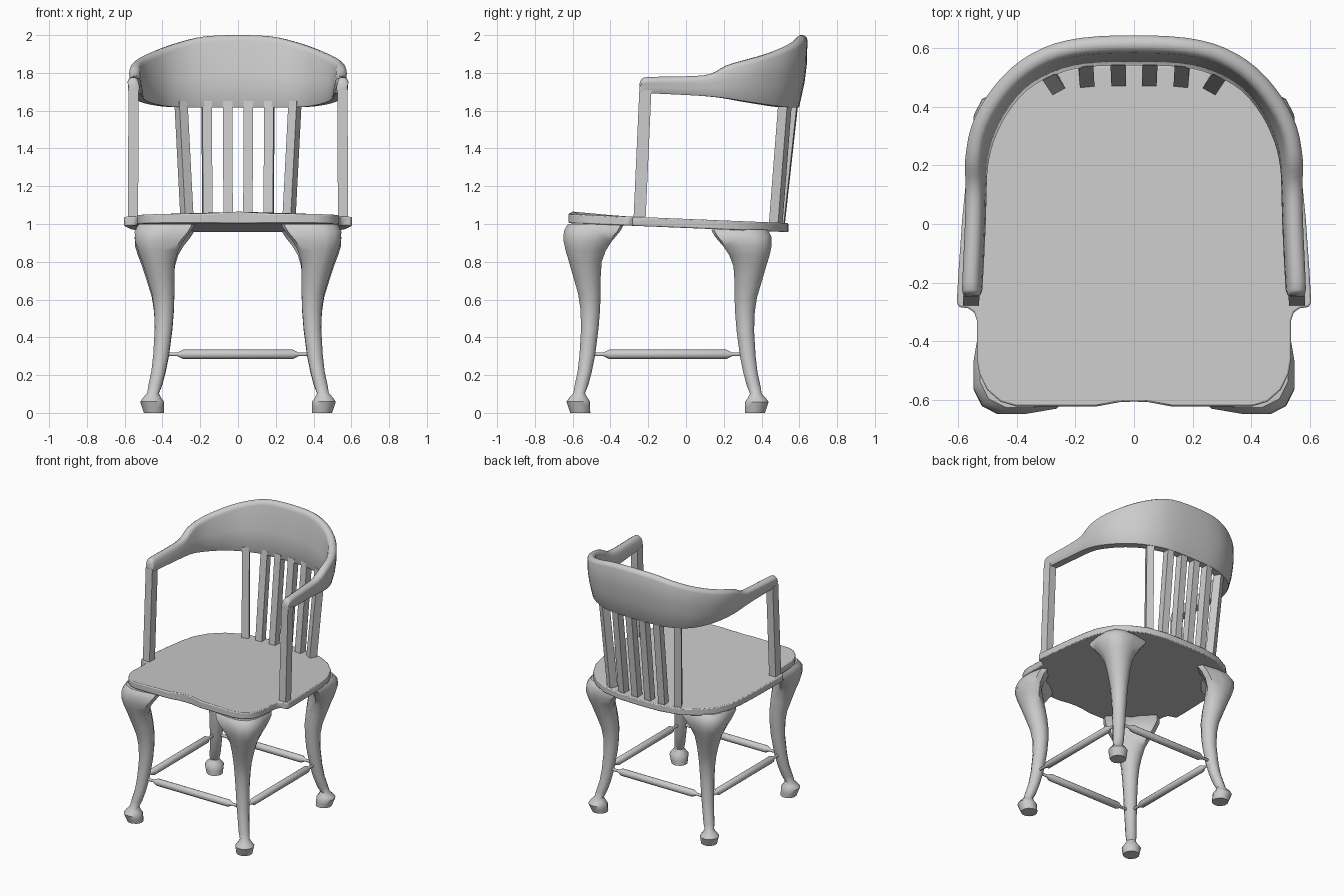
import bpy, bmesh, math
from mathutils import Vector

if "Cube" in bpy.data.objects:
    bpy.data.objects.remove(bpy.data.objects["Cube"])


def make(name, verts, faces, angle=40):
    me = bpy.data.meshes.new(name)
    me.from_pydata(verts, [], faces)
    bm = bmesh.new()
    bm.from_mesh(me)
    bmesh.ops.recalc_face_normals(bm, faces=bm.faces)
    bm.to_mesh(me)
    bm.free()
    ob = bpy.data.objects.new(name, me)
    bpy.context.collection.objects.link(ob)
    bpy.ops.object.select_all(action='DESELECT')
    ob.select_set(True)
    bpy.context.view_layer.objects.active = ob
    bpy.ops.object.shade_smooth_by_angle(angle=math.radians(angle))
    return ob


def loft(name, rings, angle=40):
    """Skin a list of equal-sized rings and cap both ends."""
    n = len(rings[0])
    verts = [tuple(p) for r in rings for p in r]
    faces = [(i * n + j, i * n + (j + 1) % n, (i + 1) * n + (j + 1) % n, (i + 1) * n + j)
             for i in range(len(rings) - 1) for j in range(n)]
    faces += [tuple(range(n)), tuple(range(len(verts) - n, len(verts)))]
    return make(name, verts, faces, angle)


def smooth(rows, steps):
    """Catmull-Rom interpolation of rows of numbers."""
    out = []
    for i in range(len(rows) - 1):
        a, b, c, d = rows[max(i - 1, 0)], rows[i], rows[i + 1], rows[min(i + 2, len(rows) - 1)]
        for k in range(steps):
            t = k / steps
            out.append([0.5 * (2 * q + (r - p) * t + (2 * p - 5 * q + 4 * r - s) * t * t
                               + (3 * q - p - 3 * r + s) * t ** 3) for p, q, r, s in zip(a, b, c, d)])
    return out + [list(rows[-1])]


# Seat: tilted board with shoulders at the arm posts and a raised front centre
half = [(.05, -.607), (.13, -.622), (.4, -.622), (.455, -.605), (.5, -.565), (.527, -.51), (.535, -.46),
        (.535, -.33), (.545, -.3), (.565, -.287), (.595, -.283), (.604, -.268), (.597, -.15), (.585, .02),
        (.57, .17), (.55, .27), (.5, .37), (.42, .45), (.31, .51), (.16, .538)]
outline = [(0, -.605)] + half + [(0, .542)] + [(-x, y) for x, y in reversed(half)]


def seat_z(x, y):
    return 1.027 - .041 * y + (.014 * math.exp(-(x / .1) ** 2) if y < -.6 else 0)


seat = loft("seat", [[(x, y, 0.979 - .041 * y) for x, y in outline],
                     [(x, y, seat_z(x, y)) for x, y in outline]])
bev = seat.modifiers.new("soft_edge", 'BEVEL')
bev.width, bev.segments, bev.limit_method = .006, 2, 'ANGLE'

# Crest rail and arms: outer top x/y, inner bottom x/y, top z, bottom z
rail = [(0, .643, 0, .54, 2.0, 1.617), (.18, .634, .16, .535, 1.993, 1.617),
        (.31, .6, .27, .508, 1.965, 1.617), (.42, .53, .365, .455, 1.93, 1.622),
        (.505, .43, .435, .37, 1.895, 1.635), (.555, .33, .478, .28, 1.868, 1.65),
        (.575, .22, .497, .2, 1.838, 1.665), (.574, .13, .502, .12, 1.793, 1.675),
        (.576, 0, .505, 0, 1.782, 1.683), (.585, -.2, .515, -.2, 1.778, 1.692),
        (.583, -.236, .52, -.234, 1.766, 1.692), (.575, -.247, .526, -.245, 1.742, 1.694)]
fine = smooth([(-r[0], r[1], -r[2]) + r[3:] for r in reversed(rail)] + rail[1:], 3)
rings = []
for xo, yo, xi, yi, zt, zb in fine:
    inner, out = Vector((xi, yi, 0)), Vector((xo - xi, yo - yi, 0))
    W, H = out.length, zt - zb
    out.normalize()
    t = min(.06, W)
    prof = [(.004, 0), (t - .004, 0), (t, .006), (t + (W - t) * .65, H * .35), (W - .003, H * .6),
            (W, H - .025), (W - .006, H - .01), (W - t * .35, H), (W - t * .65, H),
            (W - t + .006, H - .01), (W - t, H - .03), ((W - t) * .45, H * .45), (0, .006)]
    rings.append([inner + out * s + Vector((0, 0, zb + h)) for s, h in prof])
loft("crest_rail_and_arms", rings, 50)


def bar(name, low, high, w, d, turn):
    """Rectangular bar between two points, turned about z."""
    u = Vector((math.cos(turn), math.sin(turn), 0)) * w / 2
    v = Vector((-math.sin(turn), math.cos(turn), 0)) * d / 2
    loft(name, [[Vector(p) + a * u + b * v for a, b in ((-1, -1), (1, -1), (1, 1), (-1, 1))]
                for p in (low, high)], 30)


# Arm posts and back slats
for s, side in ((1, "right"), (-1, "left")):
    bar("arm_post_" + side, (s * .556, -.247, 1.0), (s * .553, -.215, 1.71), .054, .064, 0)
    for i, (x0, y0, x1, y1, turn) in enumerate([(.052, .495, .055, .568, 0), (.162, .492, .166, .564, -.1),
                                                (.268, .474, .302, .525, -.5)]):
        bar(f"back_slat_{side}_{i + 1}", (s * x0, y0, .99), (s * x1, y1, 1.65), .05, .055, s * turn)

# Cabriole legs: z, outer x, inner x, blend from round to winged bracket
leg = [(.0, .5, .39, 0), (.03, .51, .39, 0), (.06, .52, .39, 0), (.08, .505, .405, 0), (.105, .482, .418, 0),
       (.15, .475, .4, 0), (.22, .46, .382, 0), (.31, .45, .364, 0), (.45, .442, .346, 0),
       (.55, .446, .338, 0), (.63, .458, .335, 0), (.72, .485, .335, .05), (.8, .51, .332, .2),
       (.86, .532, .315, .5), (.91, .546, .288, .8), (.96, .547, .25, 1), (.985, .535, .235, 1), (1.0, .525, .23, 1)]
side_pts = [(.3, 0), (.6, 0), (.95, .06), (1, .18), (.72, .42)]
wing = [(.1, .1)] + side_pts + [(.52, .52)] + [(b, a) for a, b in reversed(side_pts)]
disc = [(.5 + .5 * math.cos(math.radians(225 + 30 * k)), .5 + .5 * math.sin(math.radians(225 + 30 * k)))
        for k in range(12)]
for row, rear in (("front", False), ("rear", True)):
    for s, side in ((1, "right"), (-1, "left")):
        rings = []
        for z, xo, xi, w in leg:
            ring = []
            for (a, b), (c, d) in zip(disc, wing):
                x = xo + (xi - xo) * (a + (c - a) * w)
                y = -(xo + (xi - xo) * (b + (d - b) * w)) - .115 + .015 * w
                ring.append((s * x, -.195 - y if rear else y, z * (.97 if rear else 1)))
            rings.append(ring)
        loft(f"{row}_leg_{side}", rings, 45)


# Turned stretchers with thin tenon ends
def stretcher(name, centre, along_x, reach):
    rings = []
    for t, r in ((-reach, .01), (-reach + .1, .01), (-reach + .13, .025),
                 (reach - .13, .025), (reach - .1, .01), (reach, .01)):
        ring = []
        for k in range(12):
            a = k * math.tau / 12
            p, q = r * math.cos(a), r * math.sin(a)
            off = Vector((t, p, q)) if along_x else Vector((p, t, q))
            ring.append(Vector(centre) + off)
        rings.append(ring)
    loft(name, rings, 45)


stretcher("front_stretcher", (0, -.523, .31), True, .42)
stretcher("rear_stretcher", (0, .33, .31), True, .42)
for s, side in ((1, "right"), (-1, "left")):
    stretcher("side_stretcher_" + side, (s * .41, -.097, .31), False, .44)
